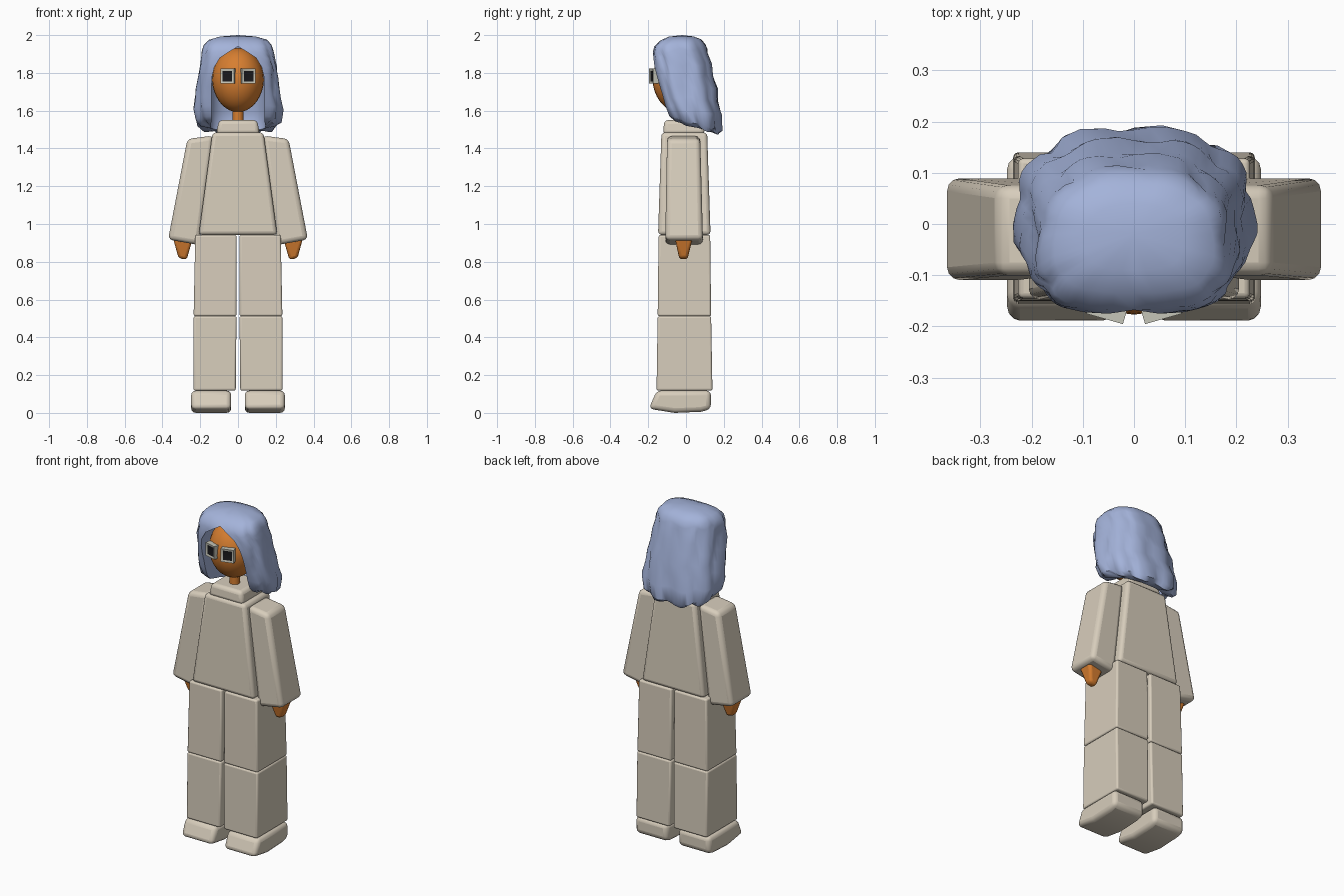
import bpy, bmesh, math, random
from mathutils import Matrix

if "Cube" in bpy.data.objects:
    bpy.data.objects.remove(bpy.data.objects["Cube"])

random.seed(4)


def material(name, rgb):
    m = bpy.data.materials.new(name)
    m.diffuse_color = (*rgb, 1)
    m.use_nodes = True
    m.node_tree.nodes["Principled BSDF"].inputs["Base Color"].default_value = m.diffuse_color
    return m


CLOTH = material("beige", (0.68, 0.61, 0.50))
SKIN = material("orange", (0.68, 0.21, 0.03))
HAIR = material("soft_blue", (0.37, 0.45, 0.70))
FRAME = material("pale_grey", (0.56, 0.56, 0.48))
BLACK = material("black", (0.01, 0.01, 0.012))


def finish(name, bm, mats, bevel=0.0, angle=40):
    bmesh.ops.recalc_face_normals(bm, faces=bm.faces)
    me = bpy.data.meshes.new(name)
    bm.to_mesh(me)
    bm.free()
    ob = bpy.data.objects.new(name, me)
    bpy.context.collection.objects.link(ob)
    for m in mats:
        me.materials.append(m)
    if bevel:
        b = ob.modifiers.new("rounding", 'BEVEL')
        b.width, b.segments = bevel, 3
        b.limit_method = 'ANGLE'
        b.angle_limit = math.radians(35)
    bpy.ops.object.select_all(action='DESELECT')
    ob.select_set(True)
    bpy.context.view_layer.objects.active = ob
    bpy.ops.object.shade_smooth_by_angle(angle=math.radians(angle))
    return ob


def block(name, low, high, mat, bevel, s=1):
    """Tapered box; each end is (x0, z at x0, x1, z at x1, y0, y1)."""
    bm = bmesh.new()
    rings = []
    for x0, z0, x1, z1, y0, y1 in (low, high):
        rings.append([bm.verts.new((s * x, y, z)) for x, y, z in
                      ((x0, y0, z0), (x1, y0, z1), (x1, y1, z1), (x0, y1, z0))])
    a, b = rings
    bm.faces.new(a)
    bm.faces.new(b)
    for i in range(4):
        j = (i + 1) % 4
        bm.faces.new((a[i], a[j], b[j], b[i]))
    return finish(name, bm, [mat], bevel)


# Torso and collar
block("torso", (-.208, .942, .208, .942, -.148, .13),
      (-.135, 1.485, .135, 1.485, -.13, .112), CLOTH, .02)
block("collar", (-.115, 1.475, .115, 1.475, -.122, .10),
      (-.102, 1.55, .102, 1.55, -.115, .09), CLOTH, .02)

for side, s in (("left", -1), ("right", 1)):
    # Sleeve and hand
    block(side + "_sleeve", (.205, .888, .37, .918, -.11, .09),
          (.13, 1.468, .268, 1.45, -.10, .075), CLOTH, .025, s)
    block(side + "_hand", (.272, .81, .315, .82, -.035, .008),
          (.238, .93, .345, .93, -.06, .036), SKIN, .015, s)
    # Trouser leg
    block(side + "_upper_leg", (.008, .512, .235, .512, -.15, .133),
          (.008, .942, .226, .942, -.145, .128), CLOTH, .01, s)
    block(side + "_lower_leg", (.012, .118, .236, .118, -.156, .14),
          (.008, .512, .235, .512, -.15, .133), CLOTH, .01, s)

    # Shoe: side profile extruded across its width
    bm = bmesh.new()
    profile = ((-.197, .022), (-.06, 0), (.08, .006), (.132, .02),
               (.132, .118), (-.155, .118))
    f = bm.faces.new([bm.verts.new((s * .036, y, z)) for y, z in profile])
    ext = bmesh.ops.extrude_face_region(bm, geom=[f])["geom"]
    bmesh.ops.translate(bm, vec=(s * .212, 0, 0),
                        verts=[v for v in ext if isinstance(v, bmesh.types.BMVert)])
    finish(side + "_shoe", bm, [CLOTH], .025)

    # Eye: square frame with a recessed dark pupil
    bm = bmesh.new()
    bmesh.ops.create_cube(bm, size=1, matrix=Matrix.Diagonal((.075, .034, .078, 1)))
    bm.normal_update()
    front = min(bm.faces, key=lambda f: f.calc_center_median().y)
    bmesh.ops.inset_individual(bm, faces=[front], thickness=.016, depth=-.004)
    front.material_index = 1
    bm.transform(Matrix.Translation((s * .053, -.169, 1.783))
                 @ Matrix.Rotation(s * .28, 4, 'Z'))
    finish(side + "_eye", bm, [FRAME, BLACK])

# Head: egg narrowing to the chin
bm = bmesh.new()
bmesh.ops.create_uvsphere(bm, u_segments=28, v_segments=18, radius=1)
for v in bm.verts:
    k = 1 + .04 * min(v.co.z, 0)
    v.co = (v.co.x * .137 * k, v.co.y * .142 * k - .035, v.co.z * .17 + 1.762)
finish("head", bm, [SKIN])

# Neck
bm = bmesh.new()
bmesh.ops.create_cone(bm, cap_ends=True, segments=16, radius1=.029, radius2=.029,
                      depth=.16, matrix=Matrix.Translation((0, -.03, 1.57)))
finish("neck", bm, [SKIN])

# Hair levels: front z, back z, half width, front y, back y, half opening
LEVELS = ((1.55, 1.478, .195, -.075, .170, .14),
          (1.575, 1.50, .222, -.10, .188, .14),
          (1.63, 1.58, .233, -.12, .188, .14),
          (1.68, 1.65, .222, -.135, .168, .14),
          (1.73, 1.72, .217, -.152, .166, .14),
          (1.78, 1.785, .206, -.168, .142, .137),
          (1.83, 1.85, .200, -.178, .136, .125),
          (1.88, 1.90, .190, -.178, .116, .095),
          (1.91, 1.93, .186, -.176, .112, .05),
          (1.94, 1.955, .178, -.168, .100, 0),
          (1.972, 1.978, .155, -.135, .080, 0),
          (1.992, 1.993, .095, -.09, .040, 0))
N, M = 56, 20


def ring_point(t, rx, yf, yb):
    """Horseshoe outline, t = 0 at the back and pi at the front."""
    p = .65 if abs(t) > math.pi / 2 else .85
    c, sn = math.cos(t), math.sin(t)
    mid = yf + (yb - yf) * .45
    y = mid + (yb - mid) * c ** p if c > 0 else mid - (mid - yf) * abs(c) ** p
    return math.copysign(rx * abs(sn) ** p, sn), y


bm = bmesh.new()
loops = []
for li, (zf, zb, rx, yf, yb, w) in enumerate(LEVELS):
    tmax = math.pi - math.asin((w / rx) ** (1 / .65))
    pts = []
    for i in range(N + 1):                      # outer locks
        u = 2 * i / N - 1
        t = tmax * u
        x, y = ring_point(t, rx, yf, yb)
        fade = min(1, (1 - abs(u)) * 5) * min(1, (len(LEVELS) - 1 - li) / 3)
        wave = abs(math.sin(t * 4.5 + .5 * math.sin(li * 1.3))) - .6
        k = 1 + fade * (.075 * wave + random.uniform(-.012, .012))
        mix = (y - yf) / (yb - yf)
        z = zf + (zb - zf) * mix - fade * .02 * wave * (li < 9)
        pts.append((x * k, -.02 + (y + .02) * k, z))
    for i in range(M + 1):                      # inner lining
        t = math.radians(105) * (1 - 2 * i / M)
        x, y = ring_point(t, min(rx - .04, .147), yf + .05, yb - .05)
        pts.append((x, y, zf + (zb - zf) * (y - yf) / (yb - yf)))
    loops.append([bm.verts.new(p) for p in pts])

total = N + M + 2
for a, b in zip(loops, loops[1:]):
    for i in range(total):
        j = (i + 1) % total
        bm.faces.new((a[i], a[j], b[j], b[i]))
# Underside of the locks
low = loops[0]
for i in range(N):
    q = N + 1 + M - round(i * M / N)
    r = N + 1 + M - round((i + 1) * M / N)
    bm.faces.new([low[i], low[i + 1], low[r]] + ([low[q]] if q != r else []))
# Crown
top = bm.verts.new((0, -.02, 2.0))
for i in range(N):
    bm.faces.new((loops[-1][i], loops[-1][i + 1], top))
bm.faces.new((loops[-1][N], loops[-1][0], top))
finish("hair", bm, [HAIR], angle=50)
